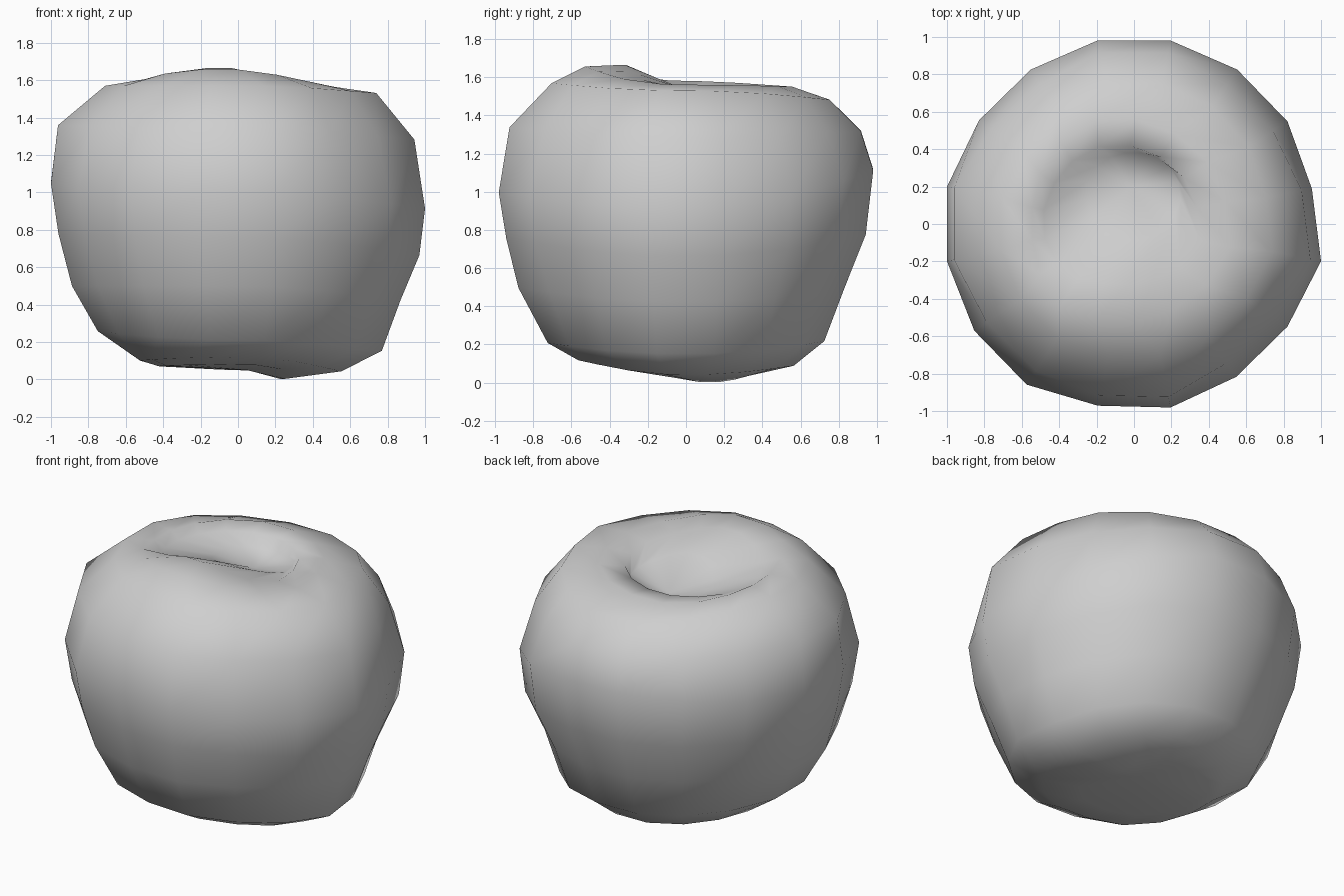
import bpy
import bmesh
import math

start_cube = bpy.data.objects.get("Cube")
if start_cube:
    bpy.data.objects.remove(start_cube, do_unlink=True)

SEGMENTS = 16

# Radius and height of each ring toward left, back, right and front, bottom to top
RINGS = [
    ((.24, 0), (.25, .05), (.42, .07), (.5, .08)),
    ((.55, .04), (.57, .09), (.52, .1), (.57, .12)),
    ((.77, .15), (.73, .22), (.75, .26), (.73, .21)),
    ((.87, .42), (.84, .5), (.89, .5), (.89, .5)),
    ((.97, .66), (.95, .78), (.96, .78), (.95, .76)),
    ((1, .91), (.99, 1.12), (1, 1.05), (.99, 1)),
    ((.95, 1.28), (.93, 1.32), (.97, 1.36), (.94, 1.34)),
    ((.74, 1.53), (.76, 1.48), (.71, 1.57), (.71, 1.57)),
    ((.62, 1.56), (.56, 1.55), (.44, 1.58), (.53, 1.66)),
    ((.46, 1.55), (.42, 1.54), (.38, 1.54), (.32, 1.67)),
    ((.25, 1.5), (.2, 1.47), (.25, 1.48), (.27, 1.57)),
]
# Sideways offsets of the rings that sit off the axis, by ring index
OFFSETS = {0: (0, .12), 8: (-.1, 0), 9: (-.1, 0), 10: (0, .18)}
# Rings drawn in between the four main directions
PINCH = {3: .02, 6: .05}
# Uneven bulge of the fruit around its axis
BULGE = [.97, .99, 1, 1.01, 1.01, 1, 1, 1.02, 1.02, 1.03, 1.04, 1, 1.01, .99, .99, 1.02]


def make_material(name, color):
    material = bpy.data.materials.new(name)
    material.use_nodes = True
    material.diffuse_color = color
    for node in material.node_tree.nodes:
        if node.type == 'BSDF_PRINCIPLED':
            node.inputs["Base Color"].default_value = color
    return material


def ring_point(index, step):
    """Blend the four directions of a ring at one step around the axis."""
    ring = RINGS[index]
    angle = math.tau * (step + .5) / SEGMENTS
    side = step * 4 // SEGMENTS
    (r_a, z_a), (r_b, z_b) = ring[side], ring[(side + 1) % 4]
    weight = math.sin(angle - side * math.pi / 2) ** 2
    radius = (r_a * (1 - weight) + r_b * weight) * BULGE[step]
    radius *= 1 - PINCH.get(index, 0) * math.sin(2 * angle) ** 2
    height = z_a * (1 - weight) + z_b * weight
    dx, dy = OFFSETS.get(index, (0, 0))
    return radius * math.cos(angle) + dx, radius * math.sin(angle) + dy, height


def build_fruit():
    bm = bmesh.new()
    loops = [[bm.verts.new(ring_point(index, step)) for step in range(SEGMENTS)]
             for index in range(len(RINGS))]

    # Close the underside and the stem hollow with fans
    bottom = bm.verts.new((.05, .1, .05))
    hollow = bm.verts.new((-.02, .2, 1.43))
    for i in range(SEGMENTS):
        j = (i + 1) % SEGMENTS
        bm.faces.new((bottom, loops[0][j], loops[0][i]))
        bm.faces.new((hollow, loops[-1][i], loops[-1][j]))
        for low, high in zip(loops, loops[1:]):
            bm.faces.new((low[i], low[j], high[j], high[i]))

    bmesh.ops.recalc_face_normals(bm, faces=bm.faces)
    for face in bm.faces:
        face.smooth = True
    mesh = bpy.data.meshes.new("fruit")
    bm.to_mesh(mesh)
    bm.free()
    fruit = bpy.data.objects.new("fruit", mesh)
    bpy.context.collection.objects.link(fruit)
    return fruit


# Whole fruit in one plain skin colour
fruit = build_fruit()
fruit.data.materials.append(make_material("grey skin", (.62, .62, .62, 1)))
